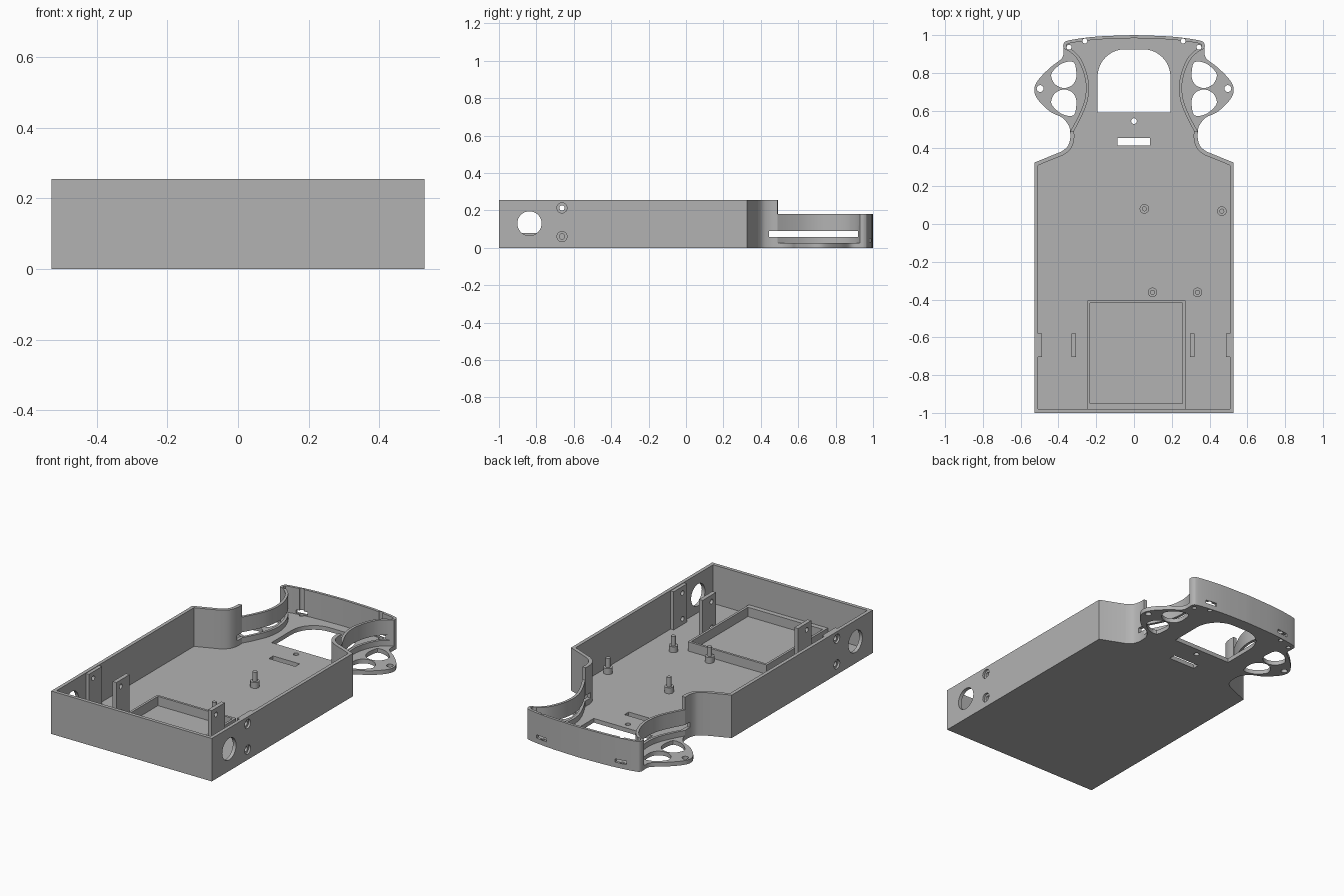
import bpy, bmesh, math
from mathutils import Vector

if "Cube" in bpy.data.objects:
    bpy.data.objects.remove(bpy.data.objects["Cube"], do_unlink=True)

GREY = bpy.data.materials.new("plain_grey")
GREY.use_nodes = True
GREY.diffuse_color = (0.45, 0.45, 0.45, 1)
GREY.node_tree.nodes["Principled BSDF"].inputs["Base Color"].default_value = GREY.diffuse_color

FLOOR = 0.025
TOP = 0.255
LOW = 0.18


def finish(name, bm):
    bmesh.ops.recalc_face_normals(bm, faces=bm.faces)
    mesh = bpy.data.meshes.new(name)
    bm.to_mesh(mesh)
    bm.free()
    mesh.materials.append(GREY)
    ob = bpy.data.objects.new(name, mesh)
    bpy.context.collection.objects.link(ob)
    return ob


def prism(name, pts, z0, z1):
    bm = bmesh.new()
    face = bm.faces.new([bm.verts.new((x, y, z0)) for x, y in pts])
    ext = bmesh.ops.extrude_face_region(bm, geom=[face])
    verts = [v for v in ext["geom"] if isinstance(v, bmesh.types.BMVert)]
    bmesh.ops.translate(bm, verts=verts, vec=(0, 0, z1 - z0))
    return finish(name, bm)


def box(name, x0, x1, y0, y1, z0, z1):
    return prism(name, [(x0, y0), (x1, y0), (x1, y1), (x0, y1)], z0, z1)


def circle(x, y, r, n=32):
    return [(x + r * math.cos(2 * math.pi * i / n), y + r * math.sin(2 * math.pi * i / n))
            for i in range(n)]


def rod_x(x0, x1, y, z, r):
    # Cylinder lying along x
    ob = prism("rod", circle(0, 0, r), x0, x1)
    for v in ob.data.vertices:
        v.co = (v.co.z, y + v.co.x, z + v.co.y)
    return ob


def spline(pts, steps=5):
    # Smooth open curve through the points
    p = [Vector(q) for q in [pts[0]] + pts + [pts[-1]]]
    out = []
    for a, b, c, d in zip(p, p[1:], p[2:], p[3:]):
        for i in range(steps):
            t = i / steps
            q = 0.5 * (2 * b + (c - a) * t + (2 * a - 5 * b + 4 * c - d) * t * t
                       + (3 * b - a - 3 * c + d) * t ** 3)
            out.append((q.x, q.y))
    return out + [pts[-1]]


def mirrored(pts):
    return [(-x, y) for x, y in pts]


def ribbon(name, pts, t, z0, z1):
    # Wall of thickness t on the right-hand side of a path
    p = [Vector(q) for q in pts]
    inner = []
    for i, q in enumerate(p):
        dirs = [(p[j + 1] - p[j]).normalized() for j in (i - 1, i) if 0 <= j < len(p) - 1]
        normals = [Vector((d.y, -d.x)) for d in dirs]
        m = sum(normals, Vector((0, 0))).normalized()
        inner.append(q + m * t / max(0.5, m.dot(normals[0])))
    return prism(name, [tuple(q) for q in p + inner[::-1]], z0, z1)


def cut(ob, cutter):
    cutter.hide_render = True
    mod = ob.modifiers.new("cut", "BOOLEAN")
    mod.operation = "DIFFERENCE"
    mod.solver = "EXACT"
    mod.object = cutter
    bpy.context.view_layer.objects.active = ob
    bpy.ops.object.modifier_apply(modifier=mod.name)


def drop(cutter):
    bpy.data.objects.remove(cutter, do_unlink=True)


def carve(obs, cutter):
    for ob in obs:
        cut(ob, cutter)
    drop(cutter)


# Half outlines, from the nose round to the front
nose = spline([(0, 1), (0.2, 0.992), (0.345, 0.972), (0.372, 0.955), (0.374, 0.93)])
ear = spline([(0.374, 0.93), (0.38, 0.88), (0.444, 0.828), (0.505, 0.765), (0.528, 0.715),
              (0.51, 0.66), (0.444, 0.595), (0.38, 0.563), (0.345, 0.52), (0.338, 0.49)])
neck = spline([(0.338, 0.49), (0.338, 0.45), (0.352, 0.41), (0.385, 0.383)])
side = neck + [(0.528, 0.325), (0.528, -1)]
waist = spline([(0.374, 0.93), (0.335, 0.908), (0.295, 0.865), (0.264, 0.79), (0.254, 0.715),
                (0.266, 0.64), (0.3, 0.56), (0.338, 0.49)])

# Floor plate
half = nose + ear[1:] + side[1:]
floor = prism("floor_plate", half + mirrored(half[1:])[::-1], 0, FLOOR)

# Main wall and lower head wall
wall = ribbon("main_wall", side + mirrored(side)[::-1], 0.021, FLOOR, TOP)
head = nose + waist[1:]
head_wall = ribbon("head_wall", mirrored(head[1:])[::-1] + head, 0.016, FLOOR, LOW)

# Arched opening, slot and small hole in the floor
arch = [(0.193, 0.59), (0.193, 0.78)]
arch += [(0.048 + 0.145 * math.cos(a), 0.78 + 0.145 * math.sin(a))
         for a in (math.pi / 20 * i for i in range(1, 11))]
carve([floor], prism("arch_cut", arch + mirrored(arch)[::-1], -0.1, 0.1))
carve([floor], box("slot_cut", -0.088, 0.086, 0.415, 0.455, -0.1, 0.1))
carve([floor], prism("hole_cut", circle(0, 0.545, 0.015), -0.1, 0.1))

# Ear windows and screw holes
upper = spline([(0.31, 0.84), (0.305, 0.78), (0.325, 0.737), (0.37, 0.72), (0.415, 0.737),
                (0.437, 0.775), (0.432, 0.805), (0.39, 0.845), (0.345, 0.86), (0.318, 0.856)])
lower = [(x, 1.432 - y) for x, y in upper]
for s in (1, -1):
    for shape in (upper, lower, circle(0.497, 0.717, 0.018), circle(0.26, 0.969, 0.013),
                  circle(0.344, 0.936, 0.013)):
        carve([floor, head_wall], prism("ear_cut", [(s * x, y) for x, y in shape], -0.1, 0.3))
    # Low slots through the nose
    x = s * 0.26
    carve([head_wall], box("nose_cut", x - 0.035, x + 0.035, 0.95, 1.05, 0.03, 0.05))

# Long horizontal slit through the waist walls
carve([wall, head_wall], box("slit_cut", -0.6, 0.6, 0.445, 0.92, 0.058, 0.09))

# Upright brackets and wall pads
Y0, Y1 = -0.705, -0.58
bracket_right = box("bracket_right", -0.33, -0.306, Y0, Y1, FLOOR, TOP - 0.003)
bracket_left = box("bracket_left", 0.296, 0.32, Y0, Y1, FLOOR, TOP - 0.003)
pad_right = box("pad_right", -0.507, -0.487, Y0, Y1, FLOOR, TOP - 0.003)
pad_left = box("pad_left", 0.487, 0.507, Y0, Y1, FLOOR, TOP - 0.003)
plates = [bracket_right, bracket_left, pad_right, pad_left]

# Side ports and countersunk screw holes
carve([wall], rod_x(-0.6, 0.6, -0.837, 0.13, 0.065))
for z in (0.06, 0.213):
    carve([wall] + plates, rod_x(-0.6, 0.6, -0.663, z, 0.014))
    for s in (1, -1):
        carve([wall], rod_x(*sorted((s * 0.516, s * 0.6)), -0.663, z, 0.027))

# Tray frame on the floor
tray = box("tray_frame", -0.247, 0.272, -0.979, -0.405, FLOOR, 0.08)
carve([tray], box("tray_cut", -0.233, 0.258, -0.95, -0.419, -0.1, 0.2))

# Standoffs with locating pins
round_parts = []
for i, (x, y) in enumerate([(0.055, 0.08), (0.465, 0.068), (0.098, -0.362), (0.336, -0.362)]):
    round_parts.append(prism(f"standoff_{i + 1}", circle(x, y, 0.025), FLOOR, 0.06))
    round_parts.append(prism(f"pin_{i + 1}", circle(x, y, 0.013), 0.06, 0.115))

# Smooth the curved surfaces, keep edges sharp
bpy.ops.object.select_all(action="DESELECT")
for ob in [floor, wall, head_wall] + plates + round_parts:
    ob.select_set(True)
bpy.context.view_layer.objects.active = floor
bpy.ops.object.shade_smooth_by_angle(angle=math.radians(30))
